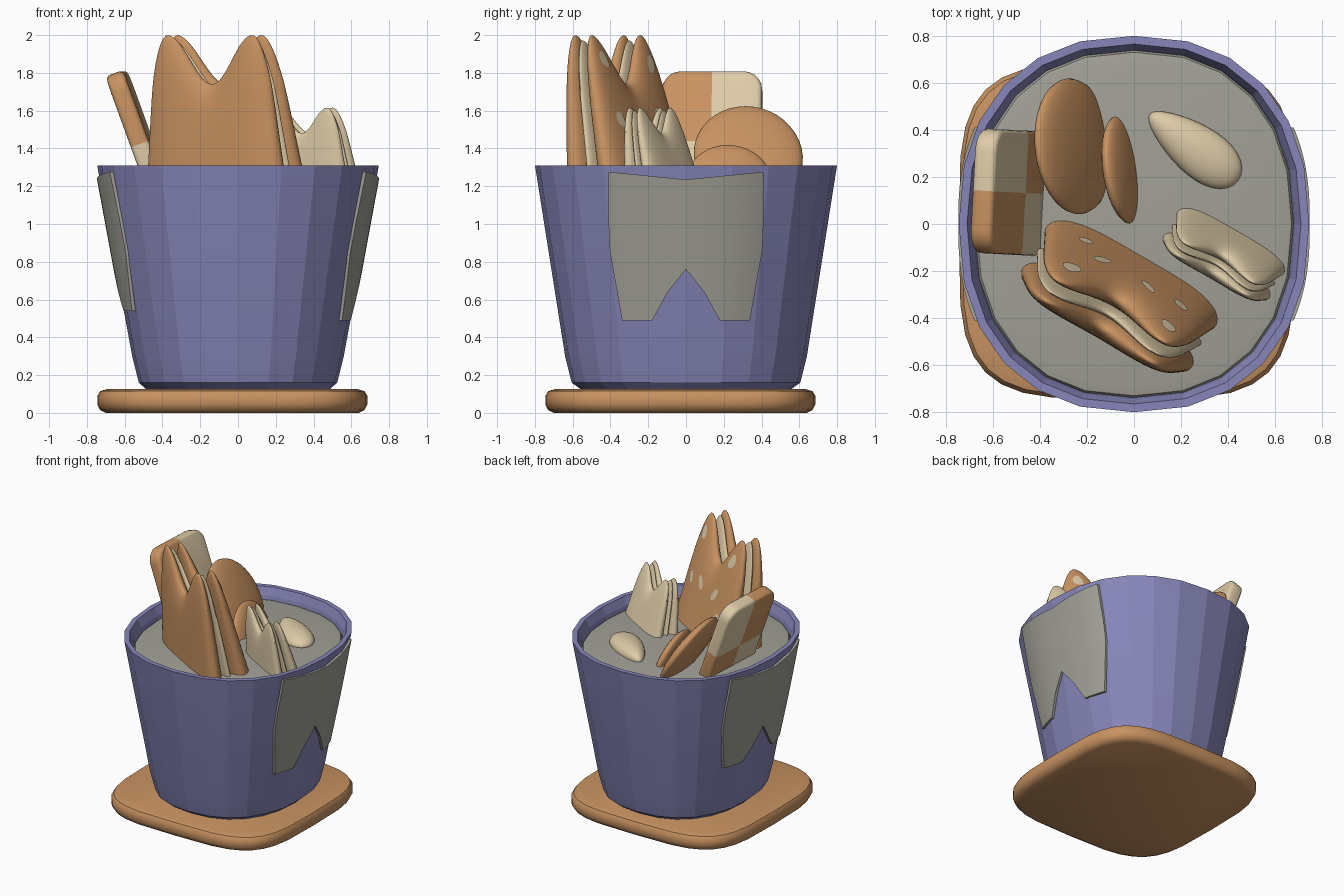
import bpy, bmesh, math
from mathutils import Matrix, Vector

if "Cube" in bpy.data.objects:
    bpy.data.objects.remove(bpy.data.objects["Cube"])


def material(name, rgb):
    m = bpy.data.materials.new(name)
    m.diffuse_color = (*rgb, 1)
    m.use_nodes = True
    m.node_tree.nodes["Principled BSDF"].inputs["Base Color"].default_value = m.diffuse_color
    return m


PURPLE = material("purple glaze", (0.245, 0.24, 0.49))
BROWN = material("biscuit brown", (0.58, 0.29, 0.12))
CREAM = material("cream", (0.73, 0.60, 0.39))
GREY = material("grey cream", (0.36, 0.355, 0.31))


def finish(name, bm, mats, matrix=None, angle=40):
    if matrix:
        bm.transform(matrix)
    bmesh.ops.recalc_face_normals(bm, faces=bm.faces)
    me = bpy.data.meshes.new(name)
    bm.to_mesh(me)
    bm.free()
    ob = bpy.data.objects.new(name, me)
    bpy.context.collection.objects.link(ob)
    for m in mats:
        me.materials.append(m)
    bpy.context.view_layer.objects.active = ob
    ob.select_set(True)
    bpy.ops.object.shade_smooth_by_angle(angle=math.radians(angle))
    ob.select_set(False)
    return ob


def sup(c, e):
    return math.copysign(abs(c) ** (2 / e), c)


def loft(name, rings, mat, e=2.3, sides=24, centre=(0, 0), angle=40):
    """Stack of rounded-square rings (half x, half y, z), capped at both ends."""
    bm = bmesh.new()
    loops = []
    for a, b, z in rings:
        ts = [2 * math.pi * i / sides for i in range(sides)]
        loops.append([bm.verts.new((centre[0] + a * sup(math.cos(t), e),
                                    centre[1] + b * sup(math.sin(t), e), z)) for t in ts])
    for l0, l1 in zip(loops, loops[1:]):
        for i in range(sides):
            j = (i + 1) % sides
            bm.faces.new((l0[i], l0[j], l1[j], l1[i]))
    bm.faces.new(loops[0])
    bm.faces.new(loops[-1])
    return finish(name, bm, [mat], angle=angle)


def grid_faces(bm, f, n, m):
    vs = [[bm.verts.new(f(i / n, j / m)) for j in range(m + 1)] for i in range(n + 1)]
    for i in range(n):
        for j in range(m):
            bm.faces.new((vs[i][j], vs[i + 1][j], vs[i + 1][j + 1], vs[i][j + 1]))


# Coaster, pot and filling
loft("coaster", [(0.67, 0.67, 0.0), (0.70, 0.70, 0.015), (0.715, 0.715, 0.045), (0.715, 0.715, 0.09),
                 (0.70, 0.70, 0.115), (0.66, 0.66, 0.127)], BROWN, e=4, sides=32, centre=(-0.03, -0.03))
loft("pot", [(0.48, 0.55, 0.12), (0.525, 0.605, 0.16), (0.56, 0.64, 0.3), (0.735, 0.79, 1.25),
             (0.745, 0.80, 1.31), (0.71, 0.765, 1.31), (0.685, 0.745, 1.25), (0.66, 0.72, 1.1)],
     PURPLE, angle=8)
loft("filling", [(0.65, 0.71, 1.12), (0.685, 0.742, 1.20), (0.67, 0.73, 1.225), (0.62, 0.68, 1.235)], GREY)


def pot_x(y, z):
    s = (z - 0.3) / 0.95
    a, b = 0.56 + 0.175 * s, 0.64 + 0.15 * s
    return a * max(0, 1 - abs(y / b) ** 2.3) ** (1 / 2.3)


def interp(pts, x):
    for (x0, y0), (x1, y1) in zip(pts, pts[1:]):
        if x <= x1:
            return y0 + (y1 - y0) * (x - x0) / (x1 - x0)
    return pts[-1][1]


# Drips running down both sides of the pot
def drip(name, side, low):
    edge = [(-0.41, 0.85), (-0.36, low), (-0.19, low), (-0.1, 0.64), (0, 0.76),
            (0.1, 0.64), (0.19, low), (0.36, low), (0.41, 0.85)]
    bm = bmesh.new()

    def point(s, t, off):
        y = -0.41 + 0.82 * s
        bottom = interp(edge, y)
        z = bottom + (1.235 + 0.1 * abs(y) - bottom) * t
        y *= 0.93 + 0.07 * min(1, (z - 0.4) / 0.6)
        return Vector((side * (pot_x(y, z) + off), y, z))
    grid_faces(bm, lambda s, t: point(s, t, 0.014), 82, 8)
    grid_faces(bm, lambda s, t: point(s, t, -0.02), 82, 8)
    rim = [e for e in bm.edges if e.is_boundary]
    bmesh.ops.bridge_loops(bm, edges=rim)
    finish(name, bm, [GREY])


drip("drip_right", 1, 0.49)
drip("drip_left", -1, 0.54)


# Two-peaked crown shapes: a pair of pillow halves with a seam between them
def crown_height(p):
    p = abs(p)
    if p < 0.72:
        return 0.54 + 0.26 * math.sin(math.pi / 2 * p / 0.72) ** 2
    return 0.80 - 0.25 * ((p - 0.72) / 0.28) ** 2


def crown_point(p, q, base, top, gap, face, shrink=1):
    """face -1 / +1 picks the front or back sheet of one pillow."""
    z = q * crown_height(p) * shrink
    k = z / 0.8
    t = base + (top - base) * k
    edge = math.sqrt(max(0, 1 - p ** 4)) * math.sqrt(max(0, 1 - q ** 6))
    v = -0.12 * k + gap + t / 2 + face * abs(t) / 2 * edge
    return Vector((p * (0.42 - 0.06 * q) * shrink, v, z))


def pillow(name, matrix, mat, base, top, gap, shrink=1):
    bm = bmesh.new()
    for face in (-1, 1):
        grid_faces(bm, lambda s, t: crown_point(math.sin((s - 0.5) * math.pi), 1 - (1 - t) ** 2,
                                                base, top, gap, face, shrink), 48, 18)
    bmesh.ops.remove_doubles(bm, verts=bm.verts, dist=0.0005)
    finish(name, bm, [mat], matrix, angle=70)


def crown(name, loc, scale, mat):
    m = Matrix.Translation(loc) @ Matrix.Rotation(math.radians(-30), 4, 'Z') @ Matrix.Diagonal((*scale, 1))
    pillow(name + "_front", m, mat, -0.18, -0.085, -0.008)
    pillow(name + "_back", m, mat, 0.20, 0.085, 0.008)
    pillow(name + "_seam", m, CREAM, 0.09, 0.05, -0.04, 0.965)
    return m


big = crown("large_crown", (-0.063, -0.31, 1.2), (1, 1, 1), BROWN)
crown("small_crown", (0.382, -0.128, 1.2), (0.63, 0.6, 0.52), CREAM)

# Cream spots on the back of the large crown
bm = bmesh.new()
for p0, q0, r in [(-0.64, 0.82, 0.11), (0.66, 0.85, 0.10), (0.22, 0.62, 0.10),
                  (-0.36, 0.55, 0.10), (0.62, 0.45, 0.09), (-0.6, 0.3, 0.08)]:
    def spot(s, t):
        a = 2 * math.pi * s
        v = crown_point(p0 + r * t * math.cos(a), q0 + 0.55 * r * t * math.sin(a), 0.20, 0.085, 0.008, 1)
        return v + Vector((0, 0.004, 0.001))
    grid_faces(bm, spot, 16, 4)
bmesh.ops.remove_doubles(bm, verts=bm.verts, dist=0.0003)
finish("crown_spots", bm, [CREAM], big)


# Round leaning biscuits and the seed
def blob(name, loc, radii, tilt, turn, mat, taper=0):
    bm = bmesh.new()
    bmesh.ops.create_uvsphere(bm, u_segments=32, v_segments=20, radius=1)
    for v in bm.verts:
        v.co.y *= 1 + taper * v.co.x
        v.co = Vector(v.co[i] * radii[i] for i in range(3))
    m = (Matrix.Translation(loc) @ Matrix.Rotation(math.radians(turn), 4, 'Z')
         @ Matrix.Rotation(math.radians(tilt), 4, 'Y'))
    finish(name, bm, [mat], m, angle=60)


blob("large_disc", (-0.255, 0.33, 1.36), (0.065, 0.29, 0.305), -31, 6, BROWN)
blob("small_disc", (-0.045, 0.23, 1.22), (0.055, 0.23, 0.21), -20, 8, BROWN)
blob("seed", (0.255, 0.325, 1.24), (0.235, 0.105, 0.07), 0, -37, CREAM, taper=0.3)

# Leaning two-tone wafer with a quartered pattern
bm = bmesh.new()
bmesh.ops.create_cube(bm, size=1, matrix=Matrix.Diagonal((0.1, 0.53, 0.70, 1)))
corners = [e for e in bm.edges if abs(e.verts[0].co.x - e.verts[1].co.x) > 0.05]
bmesh.ops.bevel(bm, geom=corners, offset=0.1, segments=5, profile=0.5, affect='EDGES')
sharp = [e for e in bm.edges if e.calc_face_angle(0) > 1.2]
bmesh.ops.bevel(bm, geom=sharp, offset=0.025, segments=3, profile=0.5, affect='EDGES')
CUT = -0.05
for co, no in (((0, 0, 0), (0, 1, 0)), ((0, 0, CUT), (0, 0, 1))):
    bmesh.ops.bisect_plane(bm, geom=bm.verts[:] + bm.edges[:] + bm.faces[:], plane_co=co, plane_no=no)
for f in bm.faces:
    c = f.calc_center_median()
    f.material_index = int((c.y > 0) == (c.z > CUT))
finish("wafer", bm, [BROWN, CREAM], Matrix.Translation((-0.525, 0.135, 1.47))
       @ Matrix.Rotation(math.radians(-3), 4, 'Z') @ Matrix.Rotation(math.radians(-20), 4, 'Y'))
